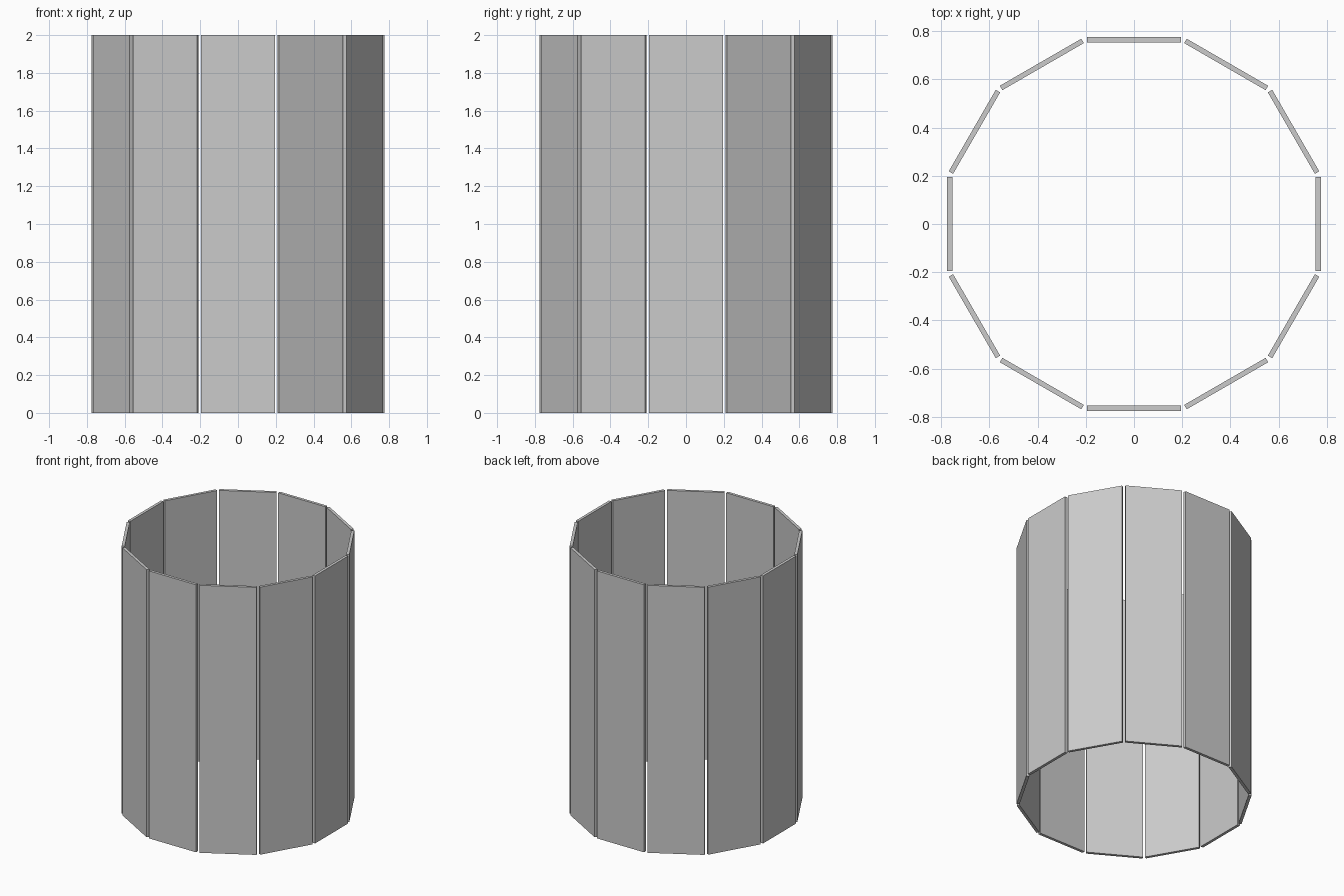
import bpy
from math import cos, sin, tau

if "Cube" in bpy.data.objects:
    bpy.data.objects.remove(bpy.data.objects["Cube"])

COUNT, RADIUS = 12, 0.764
WIDTH, THICK, HEIGHT = 0.39, 0.021, 2.0

# Ring of twelve separate flat upright panels
for i in range(COUNT):
    a = tau * i / COUNT
    bpy.ops.mesh.primitive_cube_add(size=1, location=(RADIUS * cos(a), RADIUS * sin(a), HEIGHT / 2),
                                    rotation=(0, 0, a))
    panel = bpy.context.object
    panel.name = f"wall_panel_{i + 1:02d}"
    panel.scale = (THICK, WIDTH, HEIGHT)
    bpy.ops.object.transform_apply(location=False, rotation=False, scale=True)
